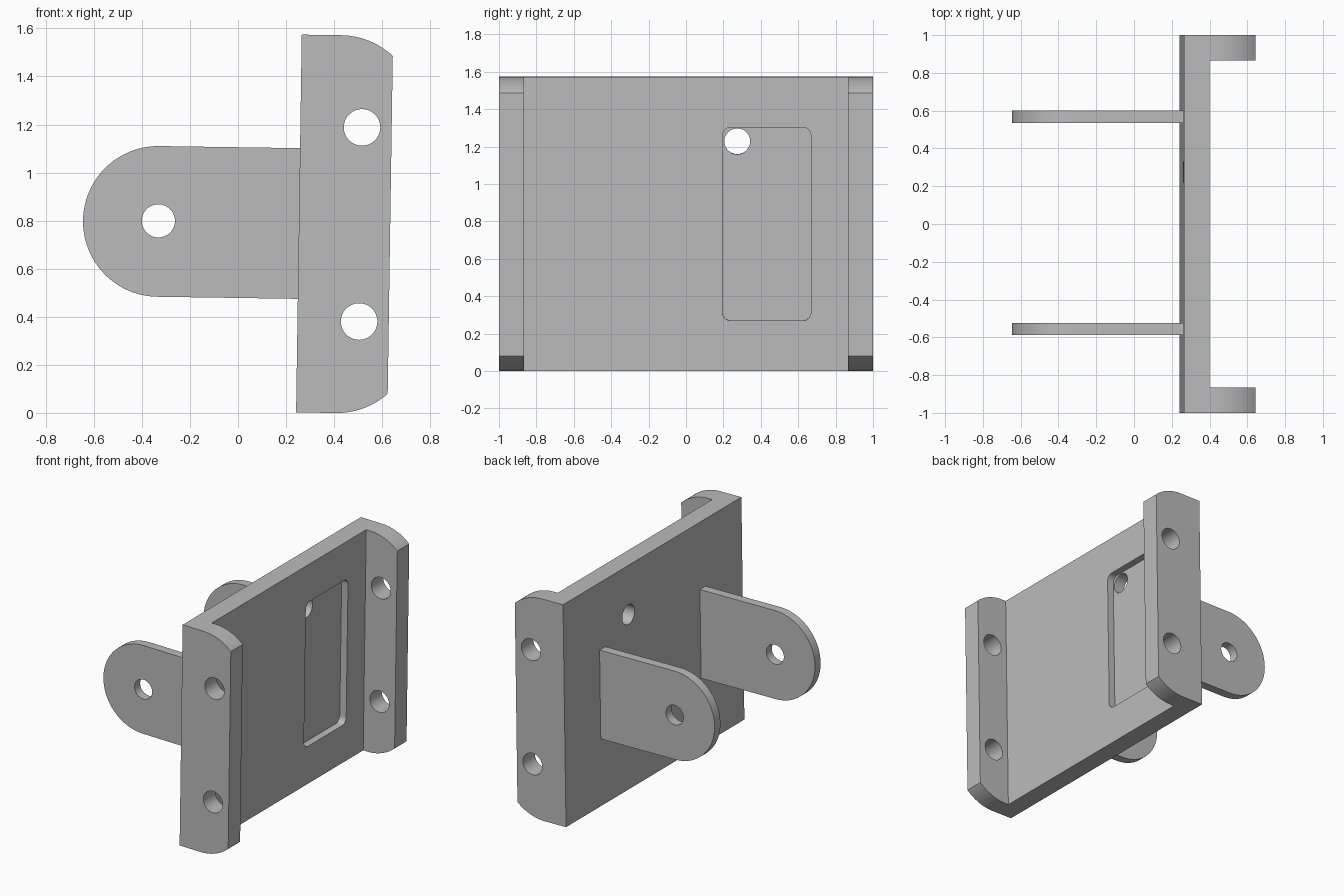
import bpy, bmesh
from math import cos, sin, pi, sqrt, radians
from mathutils import Matrix, Vector

if "Cube" in bpy.data.objects:
    bpy.data.objects.remove(bpy.data.objects["Cube"], do_unlink=True)

grey = bpy.data.materials.new("plain grey")
grey.use_nodes = True
grey.diffuse_color = (0.5, 0.5, 0.5, 1)
grey.node_tree.nodes["Principled BSDF"].inputs["Base Color"].default_value = (0.5, 0.5, 0.5, 1)

# The whole bracket leans slightly about the y axis
LEAN = Matrix.Translation((0.2535, 0, 0.788)) @ Matrix.Rotation(0.015, 4, 'Y')
HEIGHT, REACH, WALL, INNER = 0.786, 0.38, 0.135, 0.866


def prism(name, points, axis, low, high):
    """Extrude a 2D outline along an axis; the outline uses the other two axes in order."""
    def place(p, d):
        co = list(p)
        co.insert("xyz".index(axis), d)
        return Vector(co)
    bm = bmesh.new()
    face = bm.faces.new([bm.verts.new(place(p, low)) for p in points])
    ext = bmesh.ops.extrude_face_region(bm, geom=[face])
    move = place((0, 0), high - low)
    bmesh.ops.translate(bm, vec=move, verts=[v for v in ext["geom"] if isinstance(v, bmesh.types.BMVert)])
    bmesh.ops.recalc_face_normals(bm, faces=bm.faces)
    mesh = bpy.data.meshes.new(name)
    bm.to_mesh(mesh)
    bm.free()
    mesh.materials.append(grey)
    ob = bpy.data.objects.new(name, mesh)
    bpy.context.collection.objects.link(ob)
    return ob


def arc(cx, cy, r, start, end, steps):
    return [(cx + r * cos(radians(start + (end - start) * i / steps)),
             cy + r * sin(radians(start + (end - start) * i / steps))) for i in range(steps + 1)]


def circle(cx, cy, r):
    return arc(cx, cy, r, 0, 360, 48)[:-1]


def cut(ob, tool, operation='DIFFERENCE'):
    mod = ob.modifiers.new("cut", 'BOOLEAN')
    mod.operation, mod.object, mod.solver = operation, tool, 'EXACT'
    graph = bpy.context.evaluated_depsgraph_get()
    mesh = bpy.data.meshes.new_from_object(ob.evaluated_get(graph))
    ob.modifiers.clear()
    ob.data = mesh
    bpy.data.objects.remove(tool, do_unlink=True)


def finish(ob):
    ob.matrix_world = LEAN
    bpy.ops.object.select_all(action='DESELECT')
    ob.select_set(True)
    bpy.context.view_layer.objects.active = ob
    bpy.ops.object.shade_smooth_by_angle(angle=radians(25))


# Channel body: back plate with a flange at each end
half = [(0, 1), (REACH, 1), (REACH, INNER), (WALL, INNER)]
channel = prism("channel_body", half + [(x, -y) for x, y in reversed(half)], 'z', -1, 1)

# Trim to height, with the outer flange corners rounded off
R, START = 0.32, 0.165
curve = arc(START, HEIGHT - R, R, 90, 40, 24)
top = [(-0.1, HEIGHT)] + curve + [(0.5, curve[-1][1])]
trim = prism("trim", top + [(x, -z) for x, z in reversed(top)], 'y', -1.2, 1.2)
cut(channel, trim, 'INTERSECT')

# Bolt holes through both flanges
for z in (-0.404, 0.404):
    cut(channel, prism("bolt_hole", circle(0.2565, z, 0.076), 'y', -1.2, 1.2))

# Rounded pocket on the inner side of the plate, then the cable hole in its corner
y0, y1, zh, r = 0.195, 0.668, 0.517, 0.045
pocket = (arc(y1 - r, zh - r, r, 0, 90, 8) + arc(y0 + r, zh - r, r, 90, 180, 8)
          + arc(y0 + r, r - zh, r, 180, 270, 8) + arc(y1 - r, r - zh, r, 270, 360, 8))
cut(channel, prism("pocket", pocket, 'x', WALL - 0.05, 0.3))
cut(channel, prism("cable_hole", circle(0.274, 0.441, 0.069), 'x', -0.1, 0.3))
finish(channel)

# Pair of round-ended lugs with pivot holes
LUG_X, LUG_R = -0.585, 0.3135
for name, low, high in (("front_lug", -0.588, -0.525), ("back_lug", 0.535, 0.6)):
    outline = [(0.004, -LUG_R), (0.004, LUG_R)] + arc(LUG_X, 0, LUG_R, 90, 270, 48)
    lug = prism(name, outline, 'y', low, high)
    cut(lug, prism("pivot_hole", circle(LUG_X, 0.002, 0.069), 'y', -1, 1))
    finish(lug)
